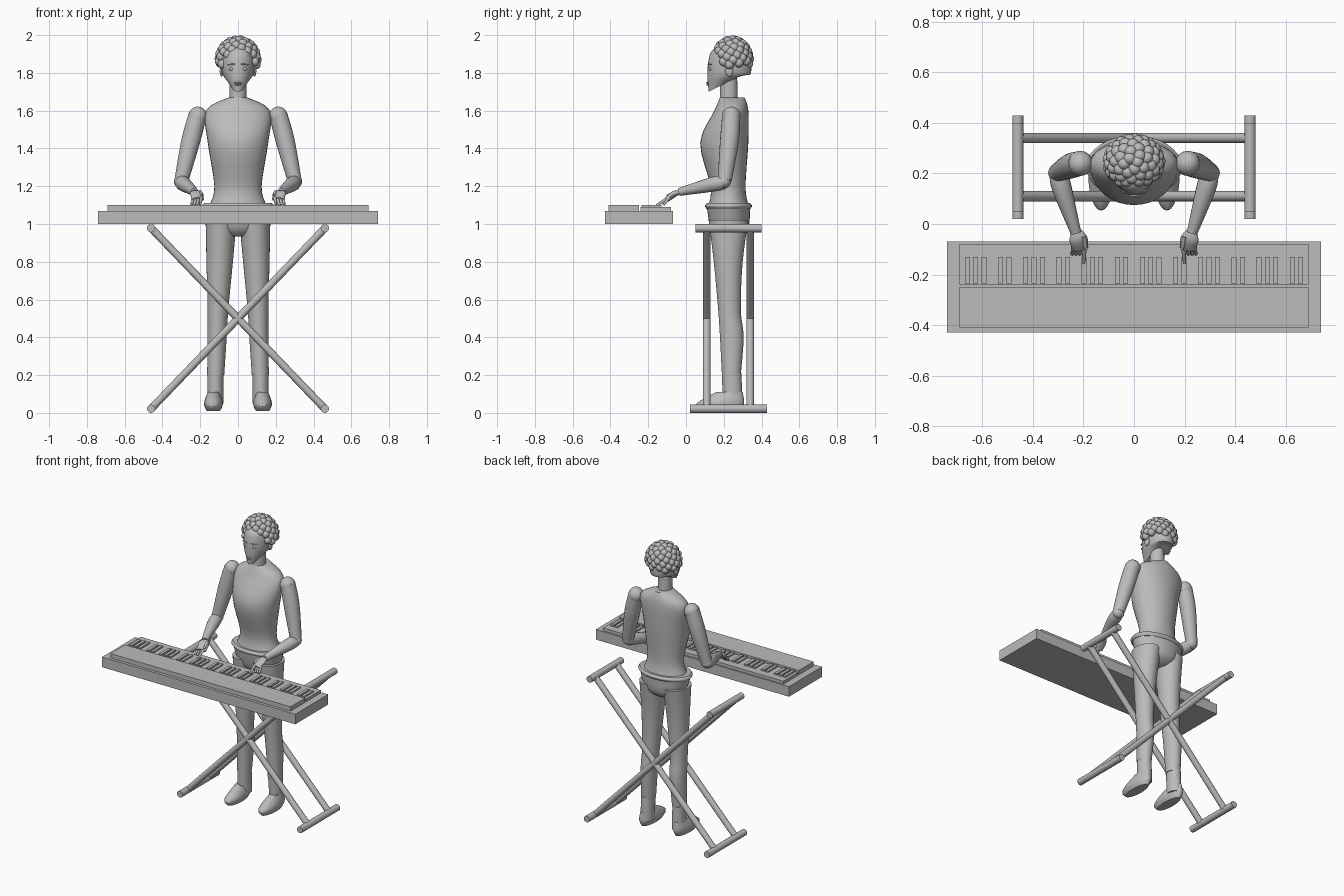
import bpy, bmesh, math
from mathutils import Vector, Matrix

default_cube = bpy.data.objects.get("Cube")
if default_cube:
    bpy.data.objects.remove(default_cube)

tone = (.5, .5, .5, 1)
grey = bpy.data.materials.new("plain_grey")
grey.use_nodes = True
grey.diffuse_color = tone
grey.node_tree.nodes["Principled BSDF"].inputs["Base Color"].default_value = tone


def finish(name, bm, smooth=True):
    bmesh.ops.recalc_face_normals(bm, faces=bm.faces)
    mesh = bpy.data.meshes.new(name)
    bm.to_mesh(mesh)
    bm.free()
    mesh.materials.append(grey)
    part = bpy.data.objects.new(name, mesh)
    bpy.context.collection.objects.link(part)
    if smooth:
        bpy.ops.object.select_all(action='DESELECT')
        part.select_set(True)
        bpy.context.view_layer.objects.active = part
        bpy.ops.object.shade_smooth_by_angle(angle=math.radians(40))
    return part


def mirror(part):
    """Repeat a part on the other side of the model."""
    modifier = part.modifiers.new("other_side", 'MIRROR')
    modifier.use_mirror_merge = False


def box(name, left, right, front, back, bottom, top):
    bm = bmesh.new()
    low, high = Vector((left, front, bottom)), Vector((right, back, top))
    place = Matrix.Translation((low + high) / 2)
    bmesh.ops.create_cube(bm, size=1, matrix=place @ Matrix.Diagonal((*(high - low), 1)))
    return finish(name, bm, smooth=False)


def ball(name, centre, radii):
    bm = bmesh.new()
    place = Matrix.Translation(centre) @ Matrix.Diagonal((*radii, 1))
    bmesh.ops.create_uvsphere(bm, u_segments=16, v_segments=10, radius=1, matrix=place)
    return finish(name, bm)


def flowing(rows, steps=4):
    """Add rows between the given ones along a smooth curve."""
    rows = [Vector(row) for row in rows]
    padded = [rows[0], *rows, rows[-1]]
    result = [rows[0]]
    for before, start, end, after in zip(padded, padded[1:], padded[2:], padded[3:]):
        for step in range(1, steps + 1):
            t = step / steps
            leave, arrive = (end - before) / 2, (after - start) / 2
            bend = (leave - (end - start)) * (1 - t) - (arrive - (end - start)) * t
            result.append(start.lerp(end, t) + bend * t * (1 - t))
    return result


def circle(count):
    angles = [math.tau * i / count for i in range(count)]
    return [(math.cos(a), math.sin(a)) for a in angles]


def loft(name, rings):
    bm = bmesh.new()
    loops = [[bm.verts.new(point) for point in ring] for ring in rings]
    for low, high in zip(loops, loops[1:]):
        for i in range(len(low)):
            bm.faces.new((low[i - 1], low[i], high[i], high[i - 1]))
    bm.faces.new(loops[0])
    bm.faces.new(loops[-1])
    return finish(name, bm)


def body(name, rows, x=0, lean=0, nape=0):
    """Rows: height, half width, front, back. Rings below the nape tilt up to it."""
    rings = []
    for z, half, front, back in flowing(rows):
        middle, depth = (front + back) / 2, (back - front) / 2
        rings.append([(x - lean * z + half * c, middle + depth * s,
                       z + max(0, nape - z) * (1 + s) / 2) for c, s in circle(32)])
    return loft(name, rings)


def tube(name, rows, flat=1):
    """Rows: centre and radius. Flat squashes the section."""
    rows = flowing(rows)
    axis = (rows[-1] - rows[0]).xyz.normalized()
    side = axis.cross(Vector((0, 0, 1))).normalized()
    up = side.cross(axis) * flat
    return loft(name, [[row.xyz + row.w * (side * c + up * s) for c, s in circle(20)]
                       for row in rows])


# Keyboard
box("keyboard_case", -.74, .74, -.43, -.07, 1, 1.07)
box("control_panel", -.69, .69, -.41, -.25, 1.07, 1.1)
box("white_keys", -.69, .69, -.24, -.08, 1.07, 1.09)
pitch = .033
for key in range(42):
    if key % 7 not in (3, 6):
        x = (key - 20) * pitch
        box("black_key", x - .01, x + .01, -.235, -.13, 1.09, 1.1)

# Folding cross stand
reach, low, high = .46, .022, .978
for y in (.11, .34):
    mirror(tube("stand_rail", [(-reach, y, low, .02), (reach, y, high, .02)]))
mirror(tube("stand_foot_bar", [(reach, .02, low, low), (reach, .43, low, low)]))
mirror(tube("stand_top_bar", [(reach, .05, high, low), (reach, .4, high, low)]))

# Torso, neck and hips
body("torso", [(1.1, .15, .12, .33), (1.2, .125, .13, .315), (1.43, .16, .075, .33),
               (1.6, .17, .15, .33), (1.67, .05, .18, .31)])
body("neck", [(1.64, .046, .18, .275), (1.8, .043, .18, .27)])
body("waistband", [(1.08, .18, .11, .34), (1.095, .19, .1, .35), (1.11, .18, .11, .34)])
body("hips", [(.935, .07, .17, .28), (.98, .14, .13, .33), (1.09, .18, .11, .34)])

# Head and face
body("head", [(1.7, .04, .12, .3), (1.78, .078, .114, .34), (1.86, .088, .118, .345),
              (1.92, .075, .14, .32), (1.955, .02, .21, .26)], nape=1.79)
tube("nose", [(0, .118, 1.84, .005), (0, .108, 1.79, .014), (0, .118, 1.77, .008)])
for height in (1.738, 1.748):
    ball("lip", (0, .116, height), (.02, .009, .005))
mirror(ball("eyes", (.034, .128, 1.82), (.015, .009, .008)))
mirror(tube("eyebrows", [(.015, .118, 1.845, .004), (.055, .134, 1.845, .003)]))
mirror(ball("ears", (.087, .23, 1.81), (.01, .02, .03)))

# Curly hair: balls spread evenly over the scalp
curls = 110
golden_angle = math.pi * (3 - math.sqrt(5))
for i in range(curls):
    rise = 1 - (2 * i + 1) / curls
    spread = math.sqrt(1 - rise * rise)
    x = .1 * spread * math.cos(i * golden_angle)
    y = .245 + .09 * spread * math.sin(i * golden_angle)
    z = 1.87 + .105 * rise
    hairline = 1.885 if y < .19 else 1.84
    if z > hairline:
        ball("hair_curl", (x, y, z), (.025, .025, .025))

# Legs and shoes
mirror(body("legs", [(.2, .045, .19, .29), (.4, .051, .18, .305), (.55, .055, .17, .29),
                     (.8, .07, .147, .3), (1.02, .082, .12, .33)], x=.125, lean=.035))
mirror(body("ankles", [(.05, .042, .195, .3), (.21, .042, .19, .293)], x=.12))
mirror(body("shoes", [(.01, .035, .08, .29), (.05, .05, .056, .308), (.11, .03, .16, .3)], x=.13))

# Arms
mirror(ball("shoulders", (.213, .24, 1.57), (.05, .05, .052)))
mirror(tube("upper_arms", [(.213, .24, 1.58, .048), (.25, .23, 1.44, .05), (.3, .205, 1.23, .037)]))
mirror(ball("elbows", (.3, .203, 1.225), (.04, .036, .036)))
mirror(tube("forearms", [(.3, .2, 1.22, .036), (.285, .14, 1.21, .039), (.23, -.035, 1.17, .021)]))

# Hands: the first finger presses a key, the others curl
mirror(tube("palms", [(.23, -.025, 1.17, .02), (.22, -.06, 1.16, .036), (.21, -.1, 1.13, .03)], flat=.45))
mirror(tube("thumbs", [(.2, -.05, 1.17, .01), (.19, -.1, 1.15, .006)]))
for finger in range(4):
    x = .195 + finger * .015
    tip = -.155 if finger == 0 else -.12
    mirror(tube("fingers", [(x, -.09, 1.14, .009), (x + .005, tip, 1.1, .006)]))
